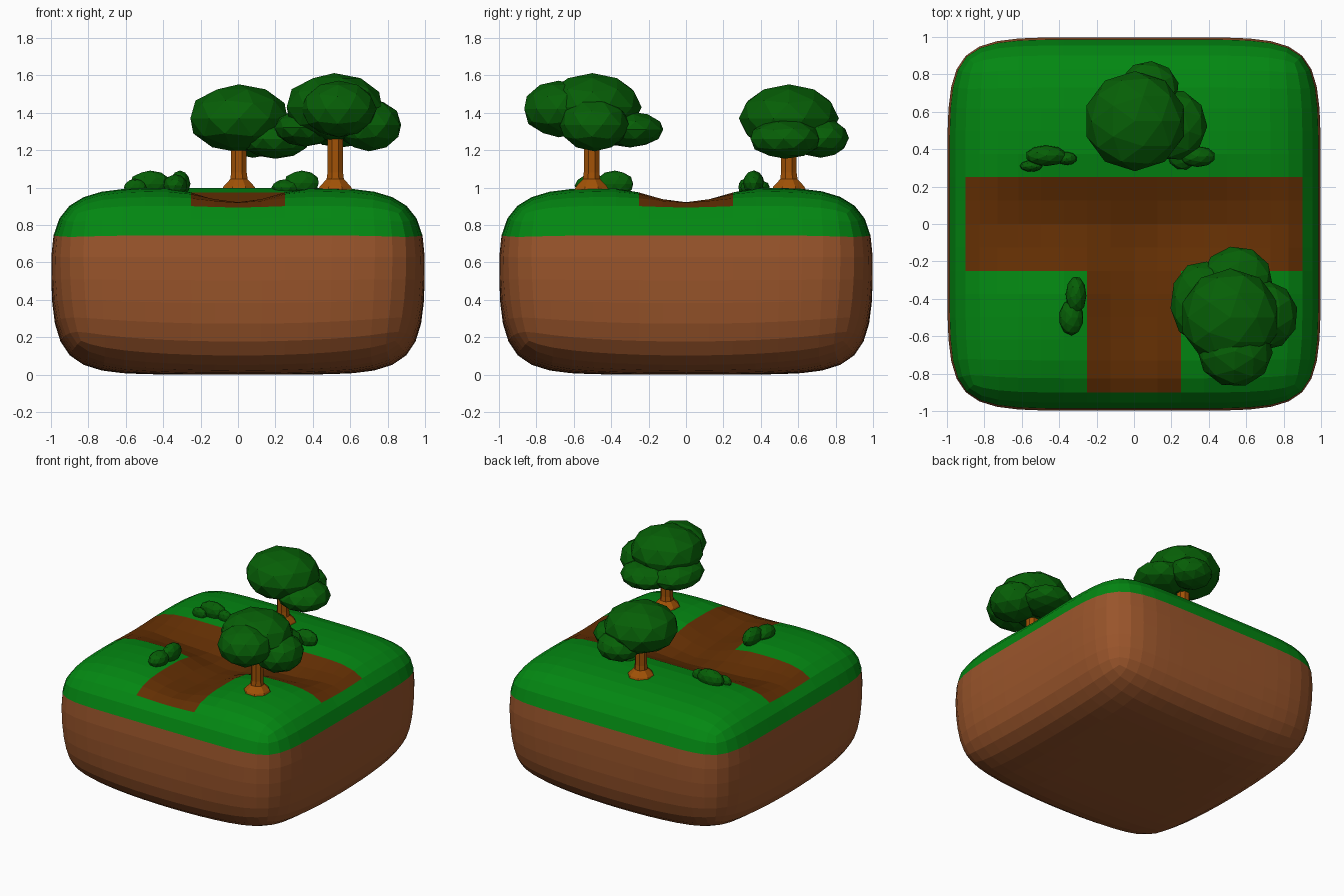
import bpy, bmesh
from math import cos, sin, pi
from mathutils import Matrix, Vector

if "Cube" in bpy.data.objects:
    bpy.data.objects.remove(bpy.data.objects["Cube"])


def material(name, rgb):
    m = bpy.data.materials.new(name)
    m.diffuse_color = (*rgb, 1)
    m.use_nodes = True
    m.node_tree.nodes["Principled BSDF"].inputs["Base Color"].default_value = m.diffuse_color
    return m


GRASS = material("grass", (0.001, 0.245, 0.006))
SOIL = material("soil", (0.32, 0.09, 0.024))
PATH = material("path", (0.125, 0.028, 0.001))
LEAF = material("leaf", (0.002, 0.115, 0.002))
BARK = material("bark", (0.36, 0.085, 0.002))


def add_object(name, bm, *mats):
    me = bpy.data.meshes.new(name)
    bm.to_mesh(me)
    bm.free()
    for m in mats:
        me.materials.append(m)
    ob = bpy.data.objects.new(name, me)
    bpy.context.collection.objects.link(ob)
    return ob


# Ground block: 4 x 4 x 2 cage, rounded by one subdivision
bm = bmesh.new()
bmesh.ops.create_cube(bm, size=2, matrix=Matrix.Translation((0, 0, 0.5)) @ Matrix.Diagonal((1.0, 1.0, 0.5, 1)))
cuts = [((c, 0, 0), (1, 0, 0)) for c in (-0.5, 0, 0.5)]
cuts += [((0, c, 0), (0, 1, 0)) for c in (-0.5, 0, 0.5)]
cuts += [((0, 0, 0.5), (0, 0, 1))]
for co, no in cuts:
    bmesh.ops.bisect_plane(bm, geom=bm.verts[:] + bm.edges[:] + bm.faces[:], plane_co=co, plane_no=no)
cage = add_object("ground_cage", bm)
cage.modifiers.new("round", 'SUBSURF').levels = 1
deps = bpy.context.evaluated_depsgraph_get()
rounded = bpy.data.meshes.new_from_object(cage.evaluated_get(deps))
bpy.data.objects.remove(cage)

# Colour the grass cap and T-shaped path, then sink the path's centre line
bm = bmesh.new()
bm.from_mesh(rounded)
for f in bm.faces:
    c = f.calc_center_median()
    f.smooth = False
    f.material_index = 0 if c.z > 0.75 else 1
    if f.normal.z > 0.7 and c.z > 0.9:
        across = abs(c.y) < 0.25 and abs(c.x) < 0.9
        down = abs(c.x) < 0.25 and -0.9 < c.y < 0
        if across or down:
            f.material_index = 2
for v in bm.verts:
    x, y, z = v.co
    if 0.7 < z < 0.78:          # fuller grass line
        v.co = (x * 1.011, y * 1.011, z + 0.022)
    if z < 0.5:                 # softer lower corners
        k = (1 - 2 * z) * (x * y) ** 2
        v.co = (x * (1 - 0.05 * k), y * (1 - 0.05 * k), z + 0.1 * k)
    if z > 0.95 and ((abs(y) < 0.05 and abs(x) < 0.8) or (abs(x) < 0.05 and -0.8 < y < 0)):
        v.co.z -= 0.16 if max(abs(x), abs(y)) < 0.6 else 0.09
ground = add_object("ground_block", bm, GRASS, SOIL, PATH)
sub = ground.modifiers.new("round", 'SUBSURF')
sub.levels = sub.render_levels = 1


def blobs(name, parts):
    """Cluster of faceted, squashed balls: (centre, radii)."""
    bm = bmesh.new()
    for i, (c, r) in enumerate(parts):
        mat = Matrix.Translation(c) @ Matrix.Diagonal((*r, 1)) @ Matrix.Rotation(i * 0.9, 4, 'Z')
        bmesh.ops.create_icosphere(bm, subdivisions=2, radius=1.01, matrix=mat)
    return add_object(name, bm, LEAF)


def trunk(name, x, y, top):
    """Eight-sided trunk with a flared foot."""
    bm = bmesh.new()
    rings = []
    for r, z in ((0.10, 0.985), (0.09, 1.005), (0.05, 1.045), (0.045, 1.08), (0.045, top)):
        rings.append([bm.verts.new((x + r * cos(a), y + r * sin(a), z))
                      for a in [(k + 0.5) * pi / 4 for k in range(8)]])
    for lo, hi in zip(rings, rings[1:]):
        for k in range(8):
            j = (k + 1) % 8
            bm.faces.new((lo[k], lo[j], hi[j], hi[k]))
    bm.faces.new(rings[0][::-1])
    bm.faces.new(rings[-1])
    return add_object(name, bm, BARK)


# Back tree
trunk("back_trunk", 0.005, 0.55, 1.3)
blobs("back_canopy", [
    ((0.005, 0.55, 1.37), (0.27, 0.265, 0.18)),
    ((0.2, 0.53, 1.26), (0.19, 0.19, 0.105)),
    ((0.08, 0.72, 1.265), (0.16, 0.15, 0.105))])

# Front tree
trunk("front_trunk", 0.52, -0.505, 1.4)
blobs("front_canopy", [
    ((0.515, -0.5, 1.43), (0.265, 0.26, 0.18)),
    ((0.54, -0.68, 1.42), (0.20, 0.19, 0.15)),
    ((0.70, -0.49, 1.335), (0.175, 0.185, 0.14)),
    ((0.55, -0.30, 1.31), (0.19, 0.18, 0.095)),
    ((0.36, -0.42, 1.32), (0.165, 0.22, 0.10))])

# Bushes beside the path
blobs("left_back_bush", [
    ((-0.47, 0.365, 1.02), (0.11, 0.055, 0.07)),
    ((-0.55, 0.31, 1.0), (0.06, 0.03, 0.045)),
    ((-0.36, 0.35, 1.01), (0.055, 0.035, 0.05))])
blobs("left_front_bush", [
    ((-0.335, -0.5, 1.01), (0.065, 0.095, 0.06)),
    ((-0.31, -0.38, 1.02), (0.055, 0.1, 0.07))])
blobs("right_back_bush", [
    ((0.34, 0.36, 1.025), (0.095, 0.055, 0.065)),
    ((0.26, 0.37, 1.0), (0.08, 0.08, 0.045))])
